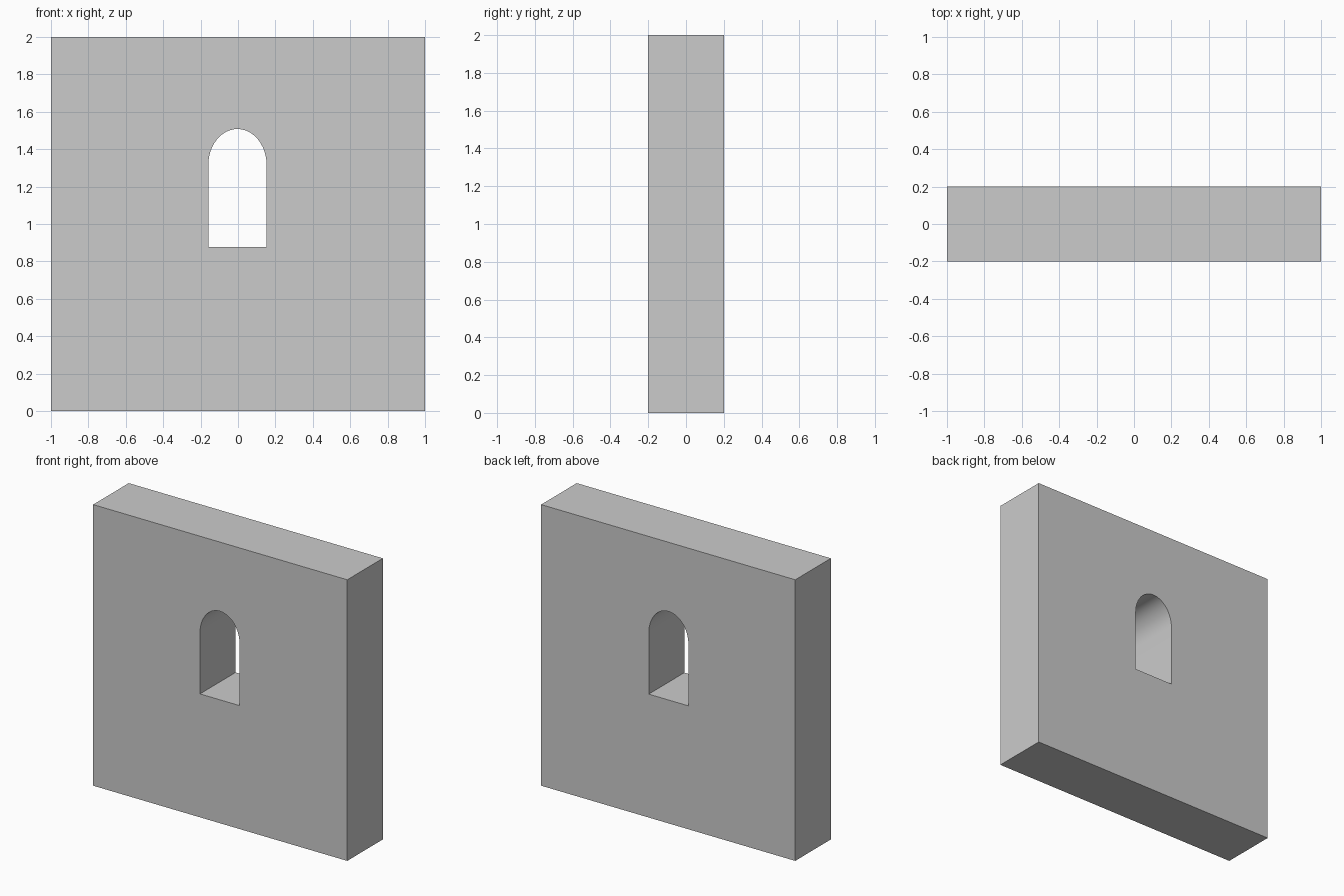
import bpy, bmesh, math

if "Cube" in bpy.data.objects:
    bpy.data.objects.remove(bpy.data.objects["Cube"])

# Wall slab
bpy.ops.mesh.primitive_cube_add(size=1, location=(0, 0, 1))
wall = bpy.context.object
wall.name = "wall"
wall.scale = (2, 0.4, 2)
bpy.ops.object.transform_apply(location=True, rotation=False, scale=True)

# Arched window cutter: straight jambs with a slightly raised round head
CX, HALF_W, SILL, SPRING, TOP = -0.003, 0.156, 0.878, 1.315, 1.508
STEPS = 24
profile = [(CX - HALF_W, SILL), (CX + HALF_W, SILL)]
for i in range(STEPS + 1):
    a = math.pi * i / STEPS
    profile.append((CX + HALF_W * math.cos(a), SPRING + (TOP - SPRING) * math.sin(a)))

bm = bmesh.new()
face = bm.faces.new([bm.verts.new((x, -0.4, z)) for x, z in profile])
ext = bmesh.ops.extrude_face_region(bm, geom=[face])
verts = [v for v in ext["geom"] if isinstance(v, bmesh.types.BMVert)]
bmesh.ops.translate(bm, verts=verts, vec=(0, 0.8, 0))
bmesh.ops.recalc_face_normals(bm, faces=bm.faces)
mesh = bpy.data.meshes.new("window_cutter")
bm.to_mesh(mesh)
bm.free()
cutter = bpy.data.objects.new("window_cutter", mesh)
bpy.context.collection.objects.link(cutter)

# Cut the opening through the wall
mod = wall.modifiers.new("window_opening", "BOOLEAN")
mod.operation = "DIFFERENCE"
mod.solver = "EXACT"
mod.object = cutter
bpy.context.view_layer.objects.active = wall
bpy.ops.object.modifier_apply(modifier=mod.name)
bpy.data.objects.remove(cutter, do_unlink=True)

# Smooth arch soffit, sharp corners
bpy.ops.object.select_all(action="DESELECT")
wall.select_set(True)
bpy.ops.object.shade_smooth_by_angle(angle=math.radians(30))
